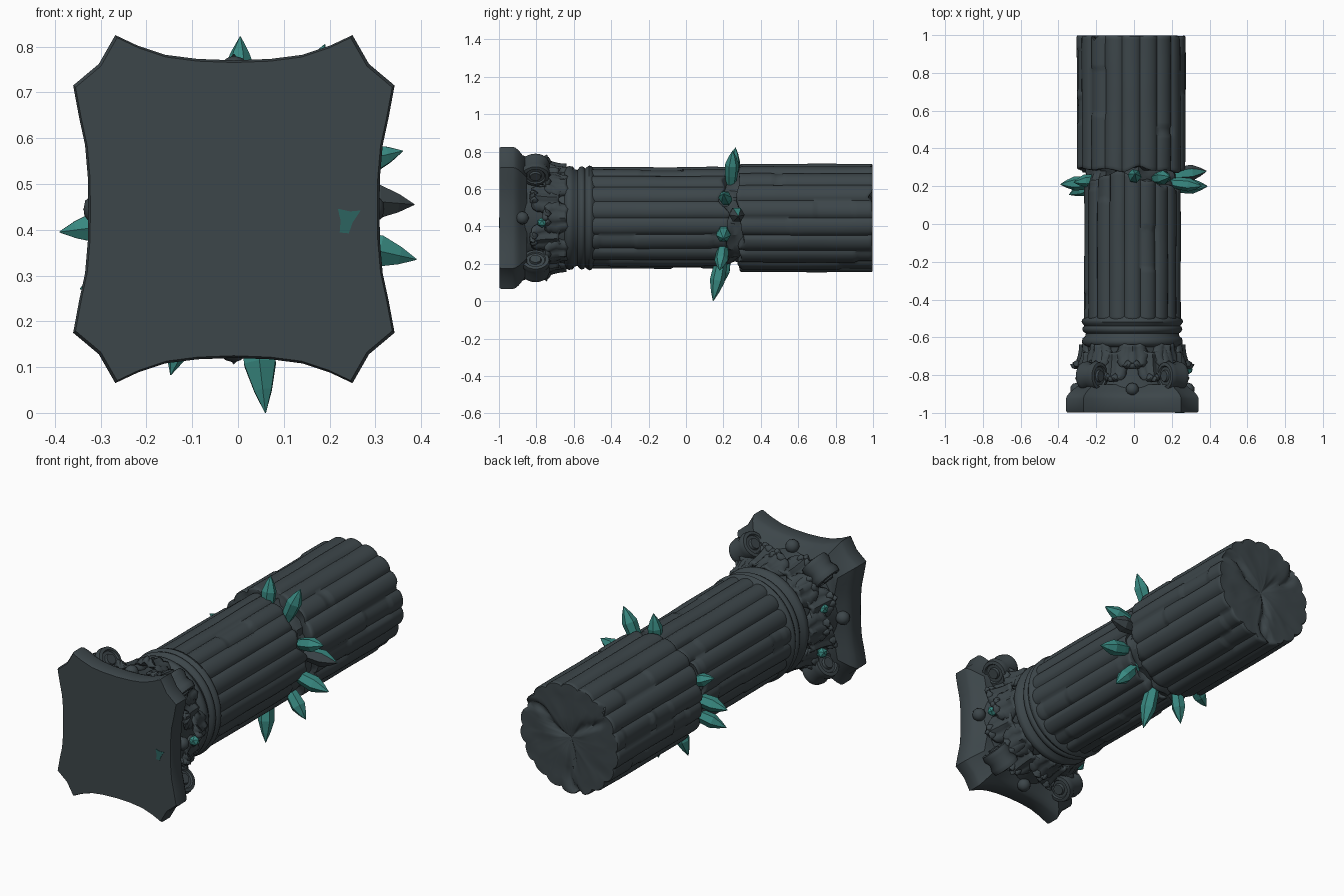
import bpy, bmesh, math
from math import sin, cos, pi
from mathutils import Vector, noise

if "Cube" in bpy.data.objects:
    bpy.data.objects.remove(bpy.data.objects["Cube"])

CX, CZ = -0.009, 0.445


def material(name, rgb):
    m = bpy.data.materials.new(name)
    m.diffuse_color = (*rgb, 1)
    m.use_nodes = True
    m.node_tree.nodes["Principled BSDF"].inputs["Base Color"].default_value = m.diffuse_color
    return m


STONE = material("dark slate stone", (0.046, 0.061, 0.068))
TEAL = material("teal crystal", (0.04, 0.25, 0.22))
DULL = material("dull teal stain", (0.025, 0.125, 0.115))


def finish(name, bm, mats, angle=40, flat=False):
    bmesh.ops.recalc_face_normals(bm, faces=bm.faces)
    for f in bm.faces:
        f.smooth = not flat
    me = bpy.data.meshes.new(name)
    bm.to_mesh(me)
    bm.free()
    for m in mats:
        me.materials.append(m)
    if not flat:
        me.set_sharp_from_angle(angle=math.radians(angle))
    ob = bpy.data.objects.new(name, me)
    bpy.context.collection.objects.link(ob)
    return ob


def skin(bm, rows, closed=True, caps=True):
    """Bridge rows of points with quads."""
    vs = [[bm.verts.new(p) for p in r] for r in rows]
    n = len(rows[0])
    for a, b in zip(vs, vs[1:]):
        for i in range(n if closed else n - 1):
            j = (i + 1) % n
            bm.faces.new((a[i], a[j], b[j], b[i]))
    if caps:
        bm.faces.new(vs[0])
        bm.faces.new(vs[-1])


# Abacus slab with concave sides and clipped corners
quarter = [(0, .325), (.08, .328), (.15, .337), (.21, .357), (.259, .38), (.295, .317),
           (.351, .27), (.338, .2), (.325, .14), (.319, .07), (.318, 0)]
right = quarter + [(x, -z) for x, z in quarter[-2::-1]]
outline = right + [(-x, z) for x, z in right[-2:0:-1]]
bm = bmesh.new()
skin(bm, [[(CX + x * s, y, CZ + z * s) for x, z in outline] for y, s in
          [(-.998, .985), (-.988, 1), (-.925, 1), (-.91, .985), (-.895, .95), (-.885, .92), (-.85, .8)]])
finish("abacus_slab", bm, [STONE], 35)

# Bell of the capital and ring mouldings of the neck
profile = [(-.9, .29), (-.85, .28), (-.78, .262), (-.7, .25), (-.65, .255), (-.64, .272), (-.625, .278),
           (-.605, .274), (-.595, .26), (-.58, .256), (-.57, .27), (-.558, .276), (-.545, .272),
           (-.54, .264), (-.53, .272), (-.518, .28), (-.505, .276), (-.495, .262), (-.48, .25)]
bm = bmesh.new()
skin(bm, [[(CX + .96 * r * cos(k * pi / 36), y, CZ + r * sin(k * pi / 36)) for k in range(72)]
          for y, r in profile])
finish("capital_bell_and_neck_rings", bm, [STONE], 50)


# Two rows of curling leaves
def leaf(bm, ang, y0, length, r0, flare, width):
    rows = []
    for i in range(11):
        v = i / 10
        w = width * (0.75 + 0.35 * sin(pi * v)) * math.sqrt(max(.06, 1 - v ** 4))
        curl = max(0, v - .7) / .3
        y = y0 - length * min(v, .85) / .85 + .03 * curl ** 2
        row = []
        for j in range(13):
            u = j / 6 - 1
            r = r0 + flare * v ** 2 + .012 * (1 - abs(u)) + .006 * cos(u * 3 * pi) - .012 * u * u
            lobe = 1 + .08 * sin(v * 6 * pi)
            a = ang + u * w * lobe / .28
            row.append((CX + .97 * r * cos(a), y + .015 * u * u, CZ + r * sin(a)))
        rows.append(row)
    skin(bm, rows, closed=False, caps=False)


bm = bmesh.new()
for k in range(8):
    leaf(bm, k * pi / 4, -.64, .13, .262, .05, .085)
    leaf(bm, k * pi / 4 + pi / 8, -.68, .16, .262, .05, .075)
leaves = finish("capital_leaves", bm, [STONE], 60)
sol = leaves.modifiers.new("thickness", 'SOLIDIFY')
sol.thickness = .02
sol.offset = 0

# Corner volutes: spiral scrolls under each slab corner
for sx in (-1, 1):
    for sz in (-1, 1):
        bm = bmesh.new()
        out = Vector((sx * .64, 0, sz * .77)).normalized()
        side = Vector((-out.z, 0, out.x))
        c = Vector((CX, -.805, CZ)) + out * .335
        # stepped drum makes the eye and rim of the scroll
        rings = [(-.062, .012), (-.062, .026), (-.05, .03), (-.05, .045), (-.058, .05), (-.055, .066), (-.03, .071),
                 (0, .06), (.03, .071), (.055, .066), (.058, .05), (.05, .045), (.05, .03), (.062, .026), (.062, .012)]
        skin(bm, [[c + side * d + out * (r * cos(k * pi / 12)) + Vector((0, r * 1.1 * sin(k * pi / 12), 0))
                   for k in range(24)] for d, r in rings])
        # stalk rising from the bell into the scroll
        path = [(.24, -.66, .03), (.26, -.71, .035), (.28, -.77, .045), (.3, -.83, .05), (.32, -.88, .05)]
        skin(bm, [[Vector((CX, y, CZ)) + out * (d + .035 * cos(k * pi / 5)) + side * (w * sin(k * pi / 5))
                   for k in range(10)] for d, y, w in path])
        finish("corner_volute", bm, [STONE], 45)

# Small flower in the middle of each slab side
bm = bmesh.new()
for k in range(4):
    a = k * pi / 2
    p = Vector((CX + .295 * cos(a), -.875, CZ + .30 * sin(a)))
    r = bmesh.ops.create_icosphere(bm, subdivisions=2, radius=.035)
    bmesh.ops.translate(bm, verts=r["verts"], vec=p)
finish("slab_flowers", bm, [STONE])


# Fluted shafts, with broken ends
def shaft(name, cx, rx, rz, start, end, seed, n=18):
    seg, steps, rows = n * 8, 48, []

    def point(a, y, f):
        s = abs(sin(n * a / 2)) ** .6
        flute = 1 - .06 * (1 - s)
        rib = math.floor(n * a / (2 * pi))
        wob = noise.noise(Vector((cos(a) * 2 + seed, y * 4, sin(a) * 2)))
        chip = noise.noise(Vector((rib * 1.7 + seed, y * 3.5, 3.3)))
        k = f * (flute + .012 * wob - (.022 if chip > .33 else 0))
        return (cx + rx * k * cos(a), y, CZ + rz * k * sin(a))

    angs = [2 * pi * (i + .01) / seg for i in range(seg)]
    fs = [.03, .2, .4, .55, .7, .8, .9, .96, .985]
    for f in fs:
        rows.append([point(a, start(a, f), f) for a in angs])
    for i in range(steps + 1):
        t = .008 + .984 * i / steps
        rows.append([point(a, start(a, 1) * (1 - t) + end(a, 1) * t, 1) for a in angs])
    for f in fs[::-1]:
        rows.append([point(a, end(a, f), f) for a in angs])
    bm = bmesh.new()
    skin(bm, rows)
    finish(name, bm, [STONE], 50)


def jag(a, f, s):
    return noise.noise(Vector((cos(a) * f * 3 + s, sin(a) * f * 3, s * 2.1)))


def lower_break(a, f):
    return .205 + .05 * jag(a, f, 4) + .06 * f * max(0, cos(a - 1.95)) ** 4


def upper_break(a, f):
    return .29 + .03 * jag(a, f, 9)


def far_end(a, f):
    # flat cut with a three-way crack and shallow chips
    crack = 0
    for c in (.5, 2.4, 4.6):
        d = a - c + .15 * sin(f * 7)
        if cos(d) > 0:
            crack = max(crack, 1 - abs(sin(d)) * f / .09)
    return .998 - .022 * max(0, crack) - .008 * abs(jag(a, f, 2))


shaft("lower_shaft", -.008, .258, .272, lambda a, f: -.51, lower_break, 1.3)
shaft("upper_shaft", -.015, .291, .289, upper_break, far_end, 7.7)

# Rough stone core inside the break
bm = bmesh.new()
rows = []
for i in range(13):
    row = []
    for k in range(48):
        a, y = k * pi / 24, .1 + .02 * i
        r = .232 + .035 * noise.noise(Vector((cos(a) * 4, y * 16, sin(a) * 4)))
        row.append((CX + r * cos(a), y, CZ + r * sin(a)))
    rows.append(row)
skin(bm, rows)
finish("broken_core", bm, [STONE], 30)


# Six-sided pointed crystals round the break
def crystal(base, tip, r, dark=False):
    base, tip = Vector(base), Vector(tip)
    d = tip - base
    rot = d.to_track_quat('Z', 'Y')
    bm = bmesh.new()
    skin(bm, [[base + d * t + rot @ Vector((r * s * cos(k * pi / 3), r * s * sin(k * pi / 3), 0))
               for k in range(6)] for t, s in [(0, .65), (.3, .9), (.6, 1), (.82, .55), (1, .03)]])
    ob = finish("crystal", bm, [TEAL, STONE], flat=True)
    for p in ob.data.polygons:
        p.material_index = 1 if dark and p.normal.z < .6 else 0


for base, tip, r in [
        ((0, .24, .63), (.005, .265, .822), .037), ((.11, .24, .62), (.19, .25, .805), .038),
        ((.19, .22, .53), (.36, .2, .572), .036), ((.19, .2, .38), (.39, .2, .335), .04),
        ((.15, .2, .3), (.27, .18, .165), .037), ((.03, .2, .27), (.06, .145, 0), .04),
        ((-.09, .22, .28), (-.147, .19, .083), .036), ((-.2, .22, .42), (-.39, .21, .395), .038),
        ((-.18, .22, .34), (-.345, .155, .27), .036), ((-.18, .24, .5), (-.32, .22, .55), .033)]:
    crystal(base, tip, r)
crystal((.19, .26, .47), (.385, .28, .455), .042, dark=True)

# Small teal crystal growths on the capital
bm = bmesh.new()
for p in [(.285, -.77, .42), (-.27, -.76, .53), (-.27, -.75, .3)]:
    r = bmesh.ops.create_icosphere(bm, subdivisions=1, radius=.028)
    bmesh.ops.translate(bm, verts=r["verts"], vec=p)
finish("capital_teal_growths", bm, [TEAL], flat=True)

# Stain plate on the slab front
bm = bmesh.new()
stain = [(.222, .394), (.242, .392), (.25, .415), (.268, .442), (.245, .44), (.218, .446), (.224, .42)]
skin(bm, [[(x, y, z) for x, z in stain] for y in (-1, -.996)])
finish("front_teal_stain", bm, [DULL], flat=True)
